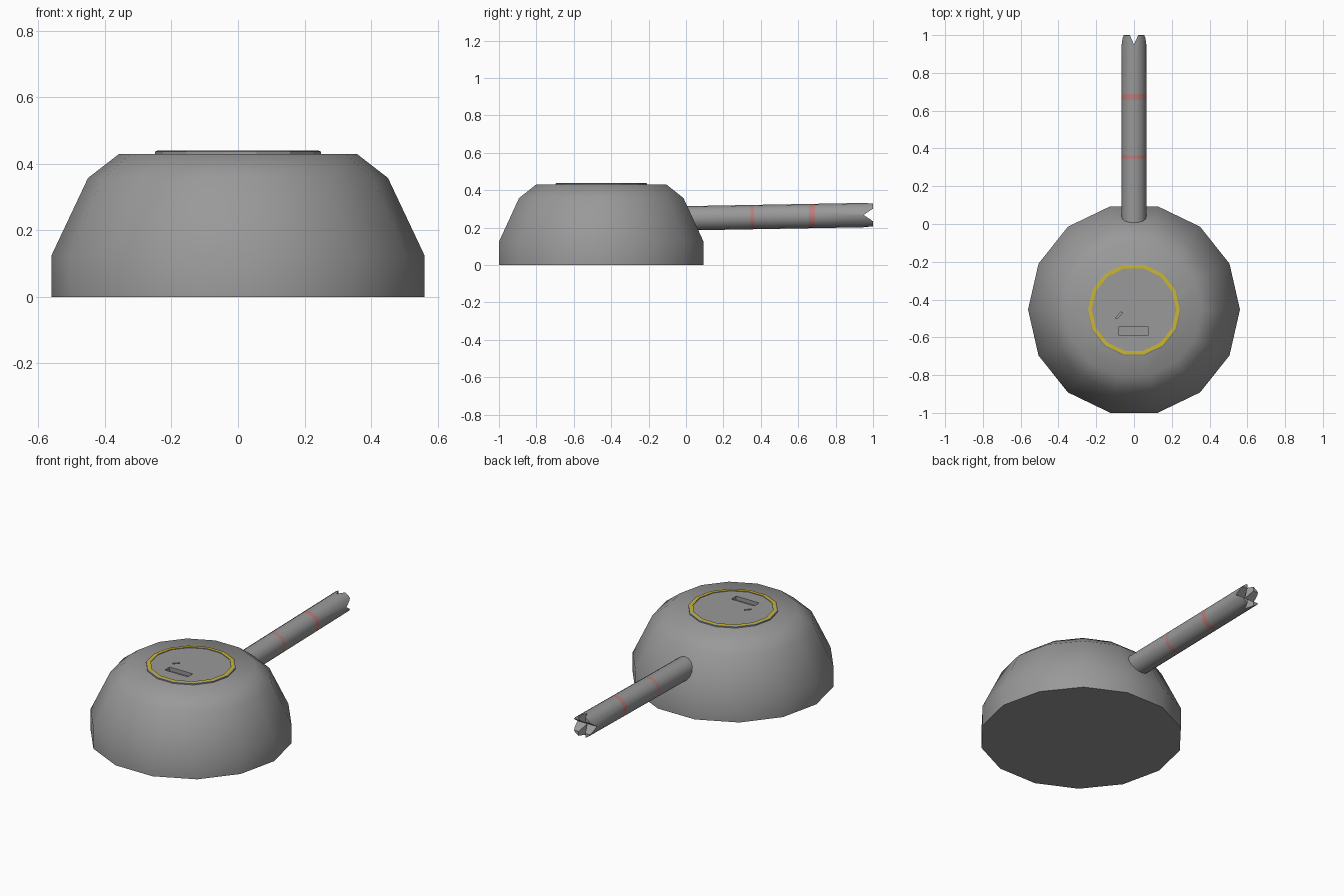
import bpy, bmesh, math
from mathutils import Matrix, Vector

if "Cube" in bpy.data.objects:
    bpy.data.objects.remove(bpy.data.objects["Cube"])

CY = -0.453                       # turret centre along y
SIDES = 14


def material(name, color):
    m = bpy.data.materials.new(name)
    m.diffuse_color = color
    m.use_nodes = True
    m.node_tree.nodes["Principled BSDF"].inputs["Base Color"].default_value = m.diffuse_color
    return m


def add_object(name, bm, mats=()):
    bmesh.ops.recalc_face_normals(bm, faces=bm.faces[:])
    me = bpy.data.meshes.new(name)
    bm.to_mesh(me)
    bm.free()
    ob = bpy.data.objects.new(name, me)
    bpy.context.collection.objects.link(ob)
    for m in mats:
        me.materials.append(m)
    return ob


def lathe(name, profile, sides, matrix, mats=(), painted=(), closed=False):
    """Spin (radius, height) points round z; painted lists segments using slot 1."""
    bm = bmesh.new()
    rings = [[bm.verts.new((r * math.cos(2 * math.pi * i / sides),
                            r * math.sin(2 * math.pi * i / sides), z))
              for i in range(sides)] for r, z in profile]
    count = len(rings) if closed else len(rings) - 1
    for k in range(count):
        a, b = rings[k], rings[(k + 1) % len(rings)]
        for i in range(sides):
            j = (i + 1) % sides
            f = bm.faces.new((a[i], a[j], b[j], b[i]))
            f.material_index = 1 if k in painted else 0
    if not closed:
        bm.faces.new(rings[0])
        bm.faces.new(rings[-1])
    bm.transform(matrix)
    return add_object(name, bm, mats)


def prism(name, outline, depth, matrix):
    """Extrude an xy outline symmetrically along z."""
    bm = bmesh.new()
    lo = [bm.verts.new((x, y, -depth / 2)) for x, y in outline]
    hi = [bm.verts.new((x, y, depth / 2)) for x, y in outline]
    bm.faces.new(lo)
    bm.faces.new(hi)
    n = len(outline)
    for i in range(n):
        bm.faces.new((lo[i], lo[(i + 1) % n], hi[(i + 1) % n], hi[i]))
    bm.transform(matrix)
    return add_object(name, bm)


def activate(ob):
    bpy.ops.object.select_all(action='DESELECT')
    ob.select_set(True)
    bpy.context.view_layer.objects.active = ob


def cut(ob, cutter):
    activate(ob)
    mod = ob.modifiers.new("cut", 'BOOLEAN')
    mod.operation, mod.solver, mod.object = 'DIFFERENCE', 'EXACT', cutter
    bpy.ops.object.modifier_apply(modifier=mod.name)


def smooth(ob, degrees):
    activate(ob)
    bpy.ops.object.shade_smooth_by_angle(angle=math.radians(degrees))


grey = material("dark_grey", (0.32, 0.32, 0.32, 1))
yellow = material("yellow", (0.6, 0.47, 0.03, 1))
pink = material("pink", (0.5, 0.21, 0.2, 1))
centre = Matrix.Translation((0, CY, 0))

# Domed turret body
dome = lathe("turret_dome", [(0.561, 0), (0.561, 0.125), (0.451, 0.358), (0.358, 0.43)],
             SIDES, centre, (grey,))

# Round hatch and its yellow rim
hatch = lathe("hatch", [(0.245, 0.42), (0.245, 0.436)], SIDES, centre, (grey,))
rim = lathe("hatch_rim", [(0.25, 0.43), (0.25, 0.437), (0.243, 0.44), (0.224, 0.44), (0.224, 0.43)],
            SIDES, centre, (grey, yellow), (2,), closed=True)

# Hand slot and small latch notch sunk into the hatch
pockets = [
    prism("slot_cutter", [(-0.08, -0.59), (0.075, -0.59), (0.075, -0.543), (-0.08, -0.543)],
          0.06, Matrix.Translation((0, 0, 0.443))),
    prism("notch_cutter", [(-0.10, -0.50), (-0.088, -0.50), (-0.06, -0.47), (-0.07, -0.465)],
          0.04, Matrix.Translation((0, 0, 0.443))),
]
for pocket in pockets:
    for ob in (dome, hatch):
        cut(ob, pocket)

# Gun barrel, tilted slightly up, with two painted bands
axis = Vector((0, 1, 0.018))
place = Matrix.Translation((0, 0, 0.25)) @ axis.to_track_quat('Z', 'Y').to_matrix().to_4x4()
barrel = lathe("barrel", [(0.065, -0.12), (0.065, 0.345), (0.065, 0.365),
                          (0.065, 0.658), (0.065, 0.69), (0.065, 1.0)],
               16, place, (grey, pink), (1, 3))

# Crossed V grooves in the muzzle, one along x and one upright
for name, half, turn in (("groove_across", 0.034, 90), ("groove_upright", 0.022, 0)):
    base = Matrix.Translation((0, 0, 0.268)) @ Matrix.Rotation(math.radians(turn), 4, 'Y')
    groove = prism(name, [(0, 0.95), (half * 1.2, 1.01), (-half * 1.2, 1.01)], 0.3, base)
    groove.data.materials.append(grey)
    cut(barrel, groove)
    pockets.append(groove)
for helper in pockets:
    bpy.data.objects.remove(helper)

# The dome rolls softly into its top; the other parts keep crisp edges
smooth(dome, 60)
smooth(barrel, 35)
smooth(hatch, 35)
smooth(rim, 20)
